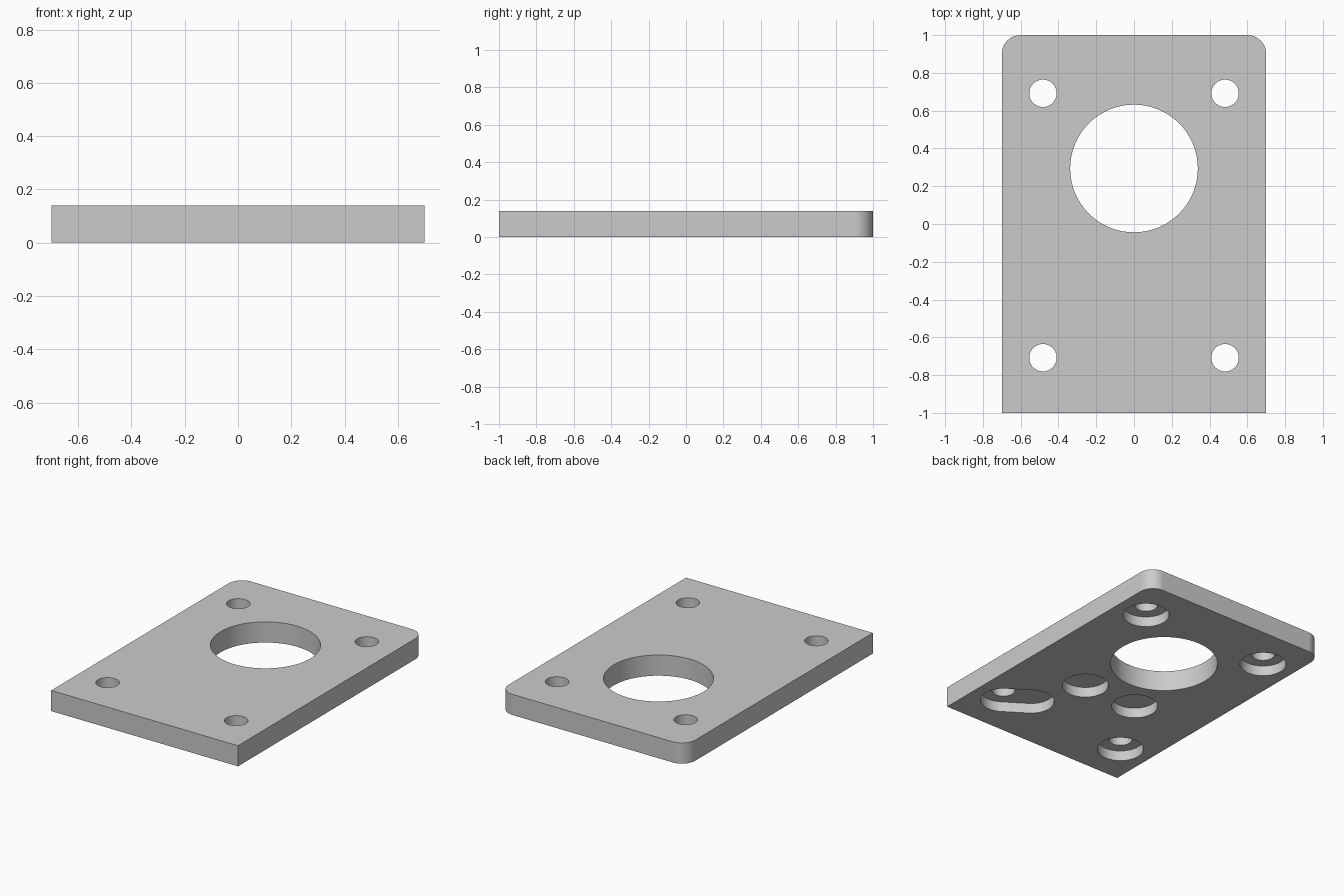
import bpy, bmesh
from math import sin, cos, pi, atan2, radians

cube = bpy.data.objects.get("Cube")
if cube:
    bpy.data.objects.remove(cube, do_unlink=True)

WIDTH, LENGTH, THICK = 1.4, 2.0, 0.14
CORNER, BORE_DEPTH = 0.1, 0.07
HOLE_R, BORE_R = 0.0725, 0.145
SEG = 32

grey = bpy.data.materials.new("plain grey")
grey.use_nodes = True
colour = (0.6, 0.6, 0.6, 1)
grey.diffuse_color = colour
grey.node_tree.nodes["Principled BSDF"].inputs["Base Color"].default_value = colour


def arc(x, y, r, start, sweep):
    return [(x + r * cos(start + sweep * i / SEG), y + r * sin(start + sweep * i / SEG))
            for i in range(SEG + 1)]


def prism(name, outline, z0, z1):
    """Extrude a flat outline between two heights."""
    bm = bmesh.new()
    face = bm.faces.new([bm.verts.new((x, y, z0)) for x, y in outline])
    out = bmesh.ops.extrude_face_region(bm, geom=[face])
    top = [v for v in out["geom"] if isinstance(v, bmesh.types.BMVert)]
    bmesh.ops.translate(bm, verts=top, vec=(0, 0, z1 - z0))
    bmesh.ops.recalc_face_normals(bm, faces=bm.faces)
    mesh = bpy.data.meshes.new(name)
    bm.to_mesh(mesh)
    bm.free()
    mesh.materials.append(grey)
    obj = bpy.data.objects.new(name, mesh)
    bpy.context.collection.objects.link(obj)
    return obj


def select(obj):
    bpy.ops.object.select_all(action="DESELECT")
    obj.select_set(True)
    bpy.context.view_layer.objects.active = obj


def cut(obj, a, r, depth, b=None):
    """Cut a round hole at a, or a slot from a to b, upward from the underside."""
    b = b or a
    turn = atan2(b[1] - a[1], b[0] - a[0])
    outline = arc(*b, r, turn - pi / 2, pi)[:-1 if a == b else None]
    outline += arc(*a, r, turn + pi / 2, pi)[:-1 if a == b else None]
    cutter = prism("hole_cutter", outline, -0.1, depth)
    cutter.hide_render = True
    mod = obj.modifiers.new("hole", "BOOLEAN")
    mod.operation, mod.solver, mod.object = "DIFFERENCE", "EXACT", cutter
    select(obj)
    bpy.ops.object.modifier_apply(modifier=mod.name)
    bpy.data.objects.remove(cutter, do_unlink=True)


# Plate with two rounded back corners
hw, hl = WIDTH / 2, LENGTH / 2
outline = [(-hw, -hl), (hw, -hl)]
outline += arc(hw - CORNER, hl - CORNER, CORNER, 0, pi / 2)
outline += arc(CORNER - hw, hl - CORNER, CORNER, pi / 2, pi / 2)
plate = prism("mounting_plate", outline, 0, THICK)

# Large central opening
cut(plate, (0, 0.294), 0.338, 0.3)

for side in (-1, 1):
    # Blind round pockets on the underside
    cut(plate, (side * 0.203, -0.236), BORE_R, BORE_DEPTH)
    for y in (0.692, -0.708):
        # Counterbored bolt holes, one lengthened into a slot
        spot = (side * 0.482, y)
        slot_end = (0.335, -0.611) if side > 0 and y < 0 else None
        cut(plate, spot, BORE_R, BORE_DEPTH, slot_end)
        cut(plate, spot, HOLE_R, 0.3)

select(plate)
bpy.ops.object.shade_smooth_by_angle(angle=radians(30))
